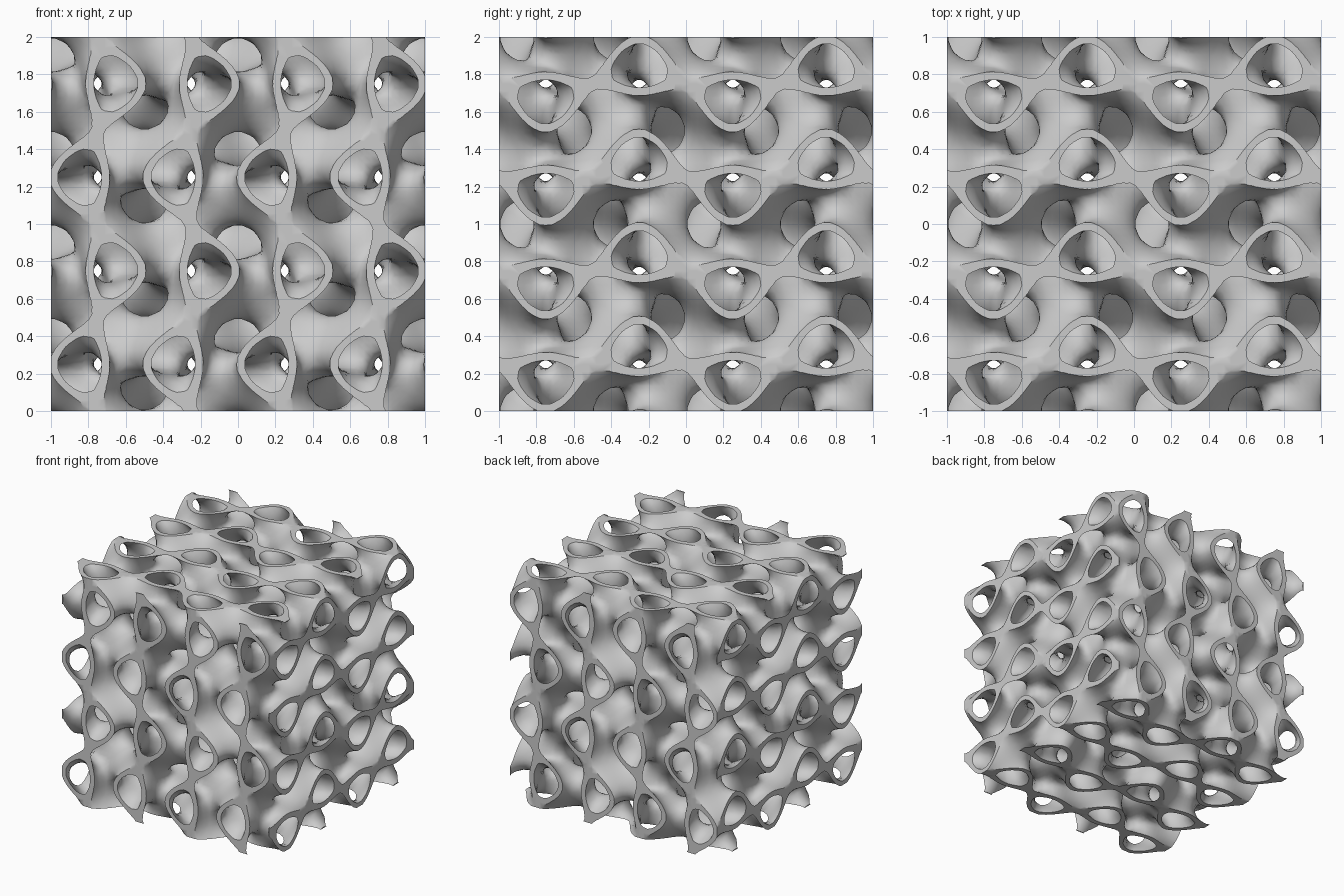
import bpy, math
from itertools import product
from mathutils import Vector

N = 52          # grid steps across the block
WALL = 0.3      # half thickness of the wall, in field units

if "Cube" in bpy.data.objects:
    bpy.data.objects.remove(bpy.data.objects["Cube"])

grey = bpy.data.materials.new("light_grey")
grey.use_nodes = True
COLOUR = (0.6, 0.6, 0.6, 1)
grey.diffuse_color = COLOUR
grey.node_tree.nodes["Principled BSDF"].inputs["Base Color"].default_value = COLOUR


def wave(i):
    """Sine and cosine of the single and double angle at a grid step."""
    a = 2 * math.pi * (2 * i / N - 1)
    return math.sin(a), math.cos(a), math.sin(2 * a), math.cos(2 * a)


def split_field(X, Y, Z):
    """Triply periodic field whose zero level is the middle of the wall."""
    sx, cx, sx2, cx2 = X
    sy, cy, sy2, cy2 = Y
    sz, cz, sz2, cz2 = Z
    return (1.1 * (sx2 * sz * cy + sy2 * sx * cz + sz2 * sy * cx)
            - 0.2 * (cx2 * cy2 + cy2 * cz2 + cz2 * cx2)
            - 0.4 * (cx2 + cy2 + cz2))


CORNERS = list(product((0, 1), repeat=3))
EDGES = [(a, b) for a in CORNERS for b in CORNERS
         if a < b and sum(p != q for p, q in zip(a, b)) == 1]


def level_solid(name, level, margin):
    """Closed, flat-sided solid of the field below a level, as a quad mesh."""
    lo, hi = -margin, N + margin
    waves = {i: wave(i) for i in range(lo, hi + 1)}
    grid = {p: split_field(*(waves[i] for i in p)) - level
            for p in product(range(lo, hi + 1), repeat=3)}
    points, index, faces = [], {}, []

    def cell_point(cell):
        # one point per grid cell, at the mean of its crossings
        if cell not in index:
            real, capped = [], []
            for a, b in EDGES:
                p = tuple(c + o for c, o in zip(cell, a))
                q = tuple(c + o for c, o in zip(cell, b))
                f, g = grid.get(p), grid.get(q)
                if f is not None and g is not None:
                    if (f < 0) != (g < 0):
                        real.append(Vector(p).lerp(Vector(q), f / (f - g)))
                elif f is not None and f < 0:
                    capped.append(Vector(p))
                elif g is not None and g < 0:
                    capped.append(Vector(q))
            hits = real or capped
            mean = sum(hits, Vector((0, 0, 0))) / len(hits)
            index[cell] = len(points)
            points.append(mean * (2 / N) - Vector((1, 1, 0)))
        return index[cell]

    # one quad round every grid edge that leaves the solid
    for p, f in grid.items():
        if f >= 0:
            continue
        for d in range(3):
            u, v = (d + 1) % 3, (d + 2) % 3
            for step in (1, -1):
                q = list(p)
                q[d] += step
                if grid.get(tuple(q), 1) < 0:
                    continue
                base = p if step > 0 else tuple(q)
                quad = []
                for du, dv in ((1, 1), (0, 1), (0, 0), (1, 0)):
                    c = list(base)
                    c[u] -= du
                    c[v] -= dv
                    quad.append(cell_point(tuple(c)))
                faces.append(quad if step > 0 else quad[::-1])

    mesh = bpy.data.meshes.new(name)
    mesh.from_pydata(points, [], faces)
    mesh.materials.append(grey)
    obj = bpy.data.objects.new(name, mesh)
    bpy.context.collection.objects.link(obj)
    return obj


# Outer solid minus the inner one leaves the thin walled lattice
lattice = level_solid("lattice_block", WALL, 0)
core = level_solid("core_cutter", -WALL, 1)
core.hide_render = True
cut = lattice.modifiers.new("hollow", 'BOOLEAN')
cut.operation = 'DIFFERENCE'
cut.solver = 'MANIFOLD'
cut.object = core

# Bake the cut and drop the cutter
graph = bpy.context.evaluated_depsgraph_get()
walls = bpy.data.meshes.new_from_object(lattice.evaluated_get(graph))
lattice.modifiers.clear()
lattice.data = walls
bpy.data.objects.remove(core)

# Smooth walls with crisp cut edges
for other in bpy.context.selected_objects:
    other.select_set(False)
lattice.select_set(True)
bpy.context.view_layer.objects.active = lattice
bpy.ops.object.shade_smooth_by_angle(angle=math.radians(40))
